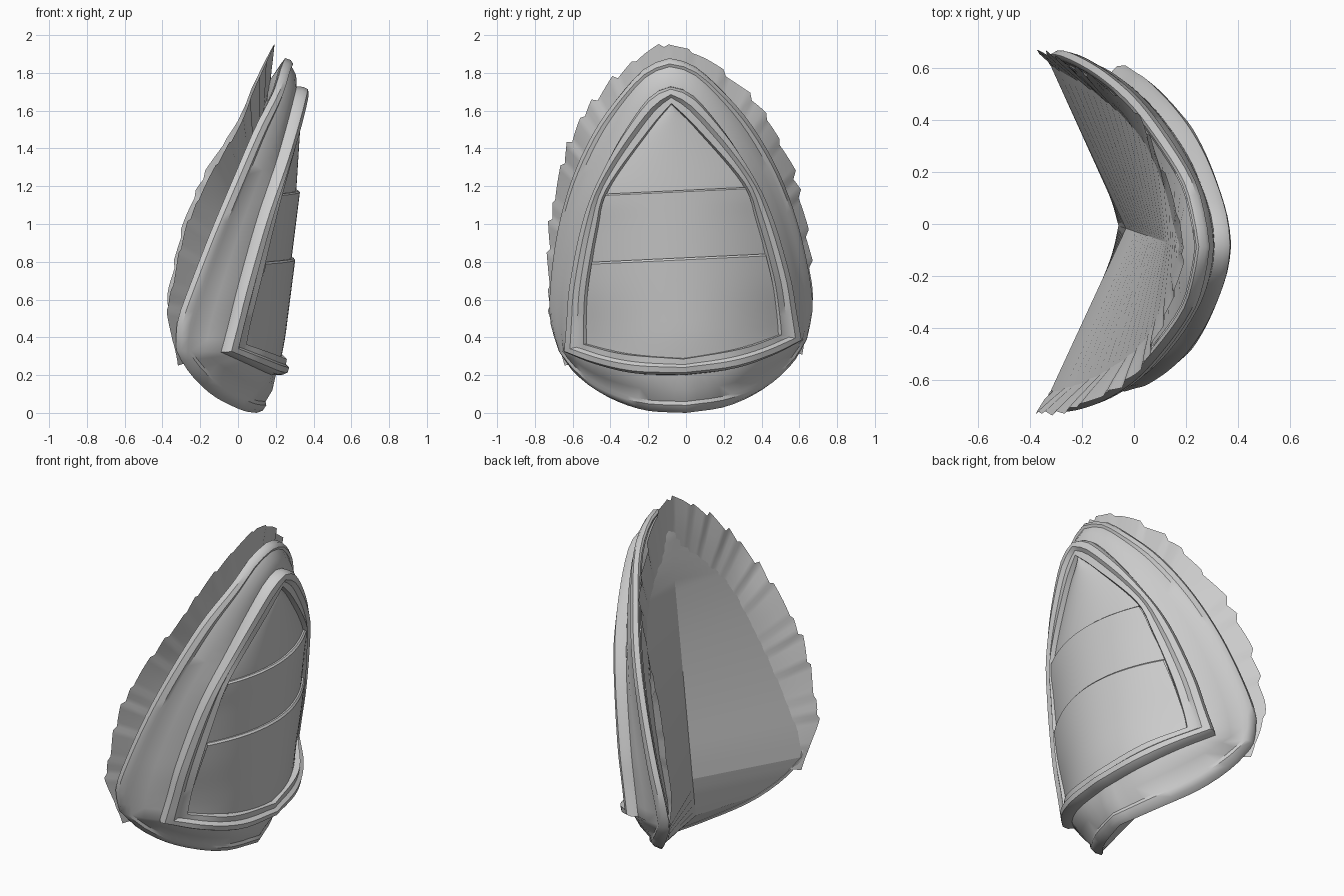
import bpy, bmesh, math, random
from mathutils import Vector, Matrix

if "Cube" in bpy.data.objects:
    bpy.data.objects.remove(bpy.data.objects["Cube"])

random.seed(4)
TILT = Matrix.Rotation(math.radians(2.7), 4, 'X')   # the whole piece leans sideways a little


def spline(pts, n):
    """Smooth curve through pts, resampled to n points evenly by length."""
    p = [Vector(q) for q in pts]
    p = [2 * p[0] - p[1]] + p + [2 * p[-1] - p[-2]]
    fine = []
    for i in range(1, len(p) - 2):
        a, b, c, d = p[i - 1:i + 3]
        for k in range(20):
            t = k / 20
            fine.append(0.5 * (2 * b + (c - a) * t + (2 * a - 5 * b + 4 * c - d) * t * t
                               + (3 * b - a - 3 * c + d) * t ** 3))
    fine.append(p[-2])
    d = [0]
    for a, b in zip(fine, fine[1:]):
        d.append(d[-1] + (b - a).length)
    out, j = [], 0
    for i in range(n):
        s = d[-1] * i / (n - 1)
        while j < len(d) - 2 and d[j + 1] < s:
            j += 1
        out.append(fine[j].lerp(fine[j + 1], (s - d[j]) / max(d[j + 1] - d[j], 1e-9)))
    return out


def half(side, bottom):
    return spline(side, 26) + spline([side[-1]] + bottom, 14)[1:]


def flip(p):
    return Vector((p.x, -p.y, p.z))


def ring(h):
    return h + [flip(p) for p in reversed(h[1:-1])]


def loft(name, rows, wrap_u=False, wrap_v=False, angle=40):
    """Skin a list of point rows."""
    bm = bmesh.new()
    g = [[bm.verts.new(TILT @ p) for p in r] for r in rows]
    nr, nc = len(g), len(g[0])
    for i in range(nr if wrap_v else nr - 1):
        for j in range(nc if wrap_u else nc - 1):
            a, b = g[i], g[(i + 1) % nr]
            k = (j + 1) % nc
            bm.faces.new((a[j], a[k], b[k], b[j]))
    bmesh.ops.remove_doubles(bm, verts=bm.verts, dist=1e-4)
    bmesh.ops.recalc_face_normals(bm, faces=bm.faces)
    if not wrap_v and sum(f.normal.x * f.calc_area() for f in bm.faces) < 0:
        bmesh.ops.reverse_faces(bm, faces=bm.faces)
    me = bpy.data.meshes.new(name)
    bm.to_mesh(me)
    bm.free()
    ob = bpy.data.objects.new(name, me)
    bpy.context.collection.objects.link(ob)
    bpy.ops.object.select_all(action='DESELECT')
    ob.select_set(True)
    bpy.context.view_layer.objects.active = ob
    bpy.ops.object.shade_smooth_by_angle(angle=math.radians(angle))
    return ob


def lift(p, d):
    """Push a point out along the approximate shell normal."""
    a = math.radians(85 * p.y)
    return p + d * Vector((math.cos(a), math.sin(a), 0))


def mix(A, B, t, d=0):
    return [lift(a.lerp(b, t), d) for a, b in zip(A, B)]


# Half outlines (x, y, z), from the top centre to the lower corner, then to the bottom centre
rim = half([(.25, 0, 1.88), (.23, .12, 1.84), (.19, .25, 1.72), (.09, .4, 1.53), (-.02, .53, 1.28),
            (-.14, .62, 1.0), (-.25, .67, .72), (-.32, .68, .52), (-.33, .64, .36)],
           [(-.25, .56, .23), (-.13, .42, .11), (.02, .22, .025), (.1, 0, 0)])
outer = half([(.31, 0, 1.73), (.30, .1, 1.69), (.26, .22, 1.54), (.2, .34, 1.34), (.1, .47, 1.05),
              (0, .555, .7), (-.05, .58, .5), (-.09, .6, .35)],
             [(.05, .45, .28), (.16, .25, .22), (.2, 0, .2)])
inner_side = [(.325, 0, 1.635), (.3, .12, 1.5), (.22, .35, 1.2), (.17, .41, 1.0), (.1, .475, .7),
              (.05, .495, .5), (.03, .5, .39)]
inner = half(inner_side, [(.17, .3, .33), (.23, 0, .29)])

# Main plate: a closed band with a rolled lip at the rim
plate = [rim, mix(rim, outer, .06, .025), mix(rim, outer, .2, .03), mix(rim, outer, .3, .016),
         mix(rim, outer, .6, .022), outer, inner, mix(outer, inner, 1, -.035),
         mix(outer, inner, 0, -.03), mix(rim, outer, .5, -.02), mix(rim, outer, .08, -.015)]
loft("main_plate", [ring(r) for r in plate], True, True)

# Raised frame around the window
frame = [mix(outer, inner, 0, -.005), mix(outer, inner, .02, .035), mix(outer, inner, .15, .058),
         mix(outer, inner, .45, .058), mix(outer, inner, .62, .035), mix(outer, inner, .95, .03),
         mix(outer, inner, 1, -.01)]
loft("window_frame", [ring(r) for r in frame], True, True)


# Three overlapping panels inside the frame
def interp(table, z):
    table = sorted(table)
    if z <= table[0][0]:
        return table[0][1:]
    for a, b in zip(table, table[1:]):
        if z <= b[0]:
            t = (z - a[0]) / (b[0] - a[0])
            return [p + (q - p) * t for p, q in zip(a[1:], b[1:])]
    return table[-1][1:]


EDGE = [(p.z, p.x, p.y) for p in spline(inner_side, 40)]
CENTRE = [(.27, .225), (.4, .245), (.8, .28), (1.2, .31), (1.6, .335)]


def panel(name, z0, z1, bow, step):
    rows = []
    levels = [(i / 10, 0) for i in range(11)] + ([(1.02, -.01), (1.02, -.04)] if step else [])
    for t, sink in levels:
        row = []
        for j in range(25):
            u = j / 12 - 1
            z = z0 + (z1 - z0) * t + bow * u * u * max(0, 1 - t)
            xe, w = interp(EDGE, z)
            xc = interp(CENTRE, z)[0]
            x = xc + (xe - xc) * u * u + step * t + sink
            row.append(Vector((x, u * w * 1.02, z)))
        rows.append(row)
    loft(name, rows)


panel("lower_panel", .27, .81, .1, .022)
panel("middle_panel", .77, 1.17, 0, .02)
panel("upper_panel", 1.13, 1.635, 0, 0)

# Folded backing that closes the hollow side
edge = mix(rim, outer, .1, -.02)
spine = []
for p in edge:
    z = min(max(p.z, .15), 1.75)
    spine.append(Vector((-.06 + .22 * (z - .15) / 1.6, 0, z)))
loft("backing", [edge, spine, [flip(p) for p in edge]], angle=12)

# Ragged pleated frill behind the rim
N = 75
out_half = spline([(.2, 0, 1.97), (.16, .18, 1.89), (.08, .37, 1.72), (.01, .51, 1.55), (-.17, .63, 1.25),
                   (-.28, .68, 1.0), (-.34, .70, .75), (-.375, .70, .56), (-.31, .63, .28)], N)
in_half = spline([(.17, 0, 1.72), (.12, .2, 1.55), (.04, .36, 1.3), (-.05, .46, 1.0), (-.14, .52, .7),
                  (-.2, .53, .45), (-.24, .54, .3)], N)
out_all = [flip(p) for p in reversed(out_half[1:])] + out_half
in_all = [flip(p) for p in reversed(in_half[1:])] + in_half
jag, target = [], 0
while len(jag) < len(out_all):
    n = random.randint(4, 8)
    size = random.uniform(.015, .045)
    jag += [size * (k / n) - .02 for k in range(n)]
rows = [[], [], [], []]
for i, (a, b) in enumerate(zip(in_all, out_all)):
    d = (b - a).normalized()
    fold = jag[i] * .5
    fade = min(1, i / 10, (len(out_all) - 1 - i) / 10)
    rows[0].append(a + d * jag[i] * fade)
    rows[1].append(a.lerp(b, .35) + Vector((fold * .4, 0, 0)))
    rows[2].append(a.lerp(b, .7) + Vector((fold * .8, 0, 0)))
    rows[3].append(b + d * jag[i] * fade + Vector((fold * .8, 0, 0)))
loft("ragged_frill", rows, angle=50)
